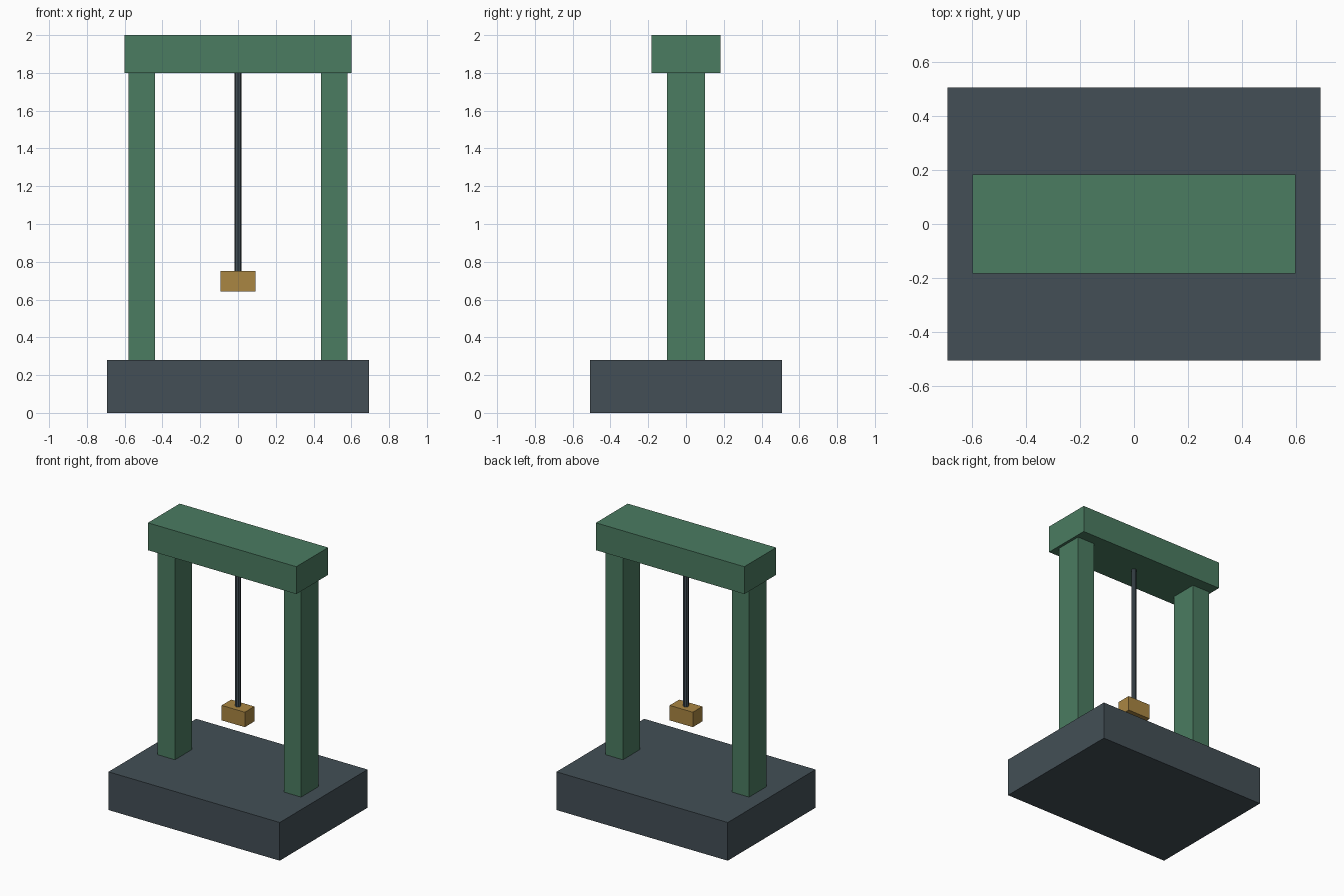
import bpy

if "Cube" in bpy.data.objects:
    bpy.data.objects.remove(bpy.data.objects["Cube"])


def material(name, rgb):
    mat = bpy.data.materials.new(name)
    mat.diffuse_color = (*rgb, 1.0)
    mat.use_nodes = True
    mat.node_tree.nodes["Principled BSDF"].inputs["Base Color"].default_value = mat.diffuse_color
    return mat


green = material("green_paint", (0.070, 0.200, 0.120))
slate = material("dark_slate", (0.056, 0.078, 0.093))
brass = material("brass", (0.400, 0.240, 0.055))


def finish(obj, name, mat):
    obj.name = name
    obj.data.name = name
    obj.data.materials.append(mat)
    return obj


def box(name, x, width, depth, z0, z1, mat):
    bpy.ops.mesh.primitive_cube_add(size=1, location=(x, 0, (z0 + z1) / 2))
    obj = bpy.context.object
    obj.scale = (width, depth, z1 - z0)
    bpy.ops.object.transform_apply(location=False, rotation=False, scale=True)
    return finish(obj, name, mat)


# Base slab
box("base", 0, 1.385, 1.014, 0, 0.279, slate)

# Two upright posts
for side, x in (("left", -0.51), ("right", 0.51)):
    box(side + "_post", x, 0.14, 0.20, 0.279, 1.80, green)

# Top beam
box("top_beam", 0, 1.20, 0.367, 1.80, 2.0, green)

# Hanging rod, eight-sided
bpy.ops.mesh.primitive_cylinder_add(vertices=8, radius=0.0185, depth=1.05,
                                    location=(0, 0, 1.275))
finish(bpy.context.object, "pendulum_rod", slate)

# Pendulum weight
box("pendulum_weight", 0, 0.187, 0.11, 0.643, 0.752, brass)
